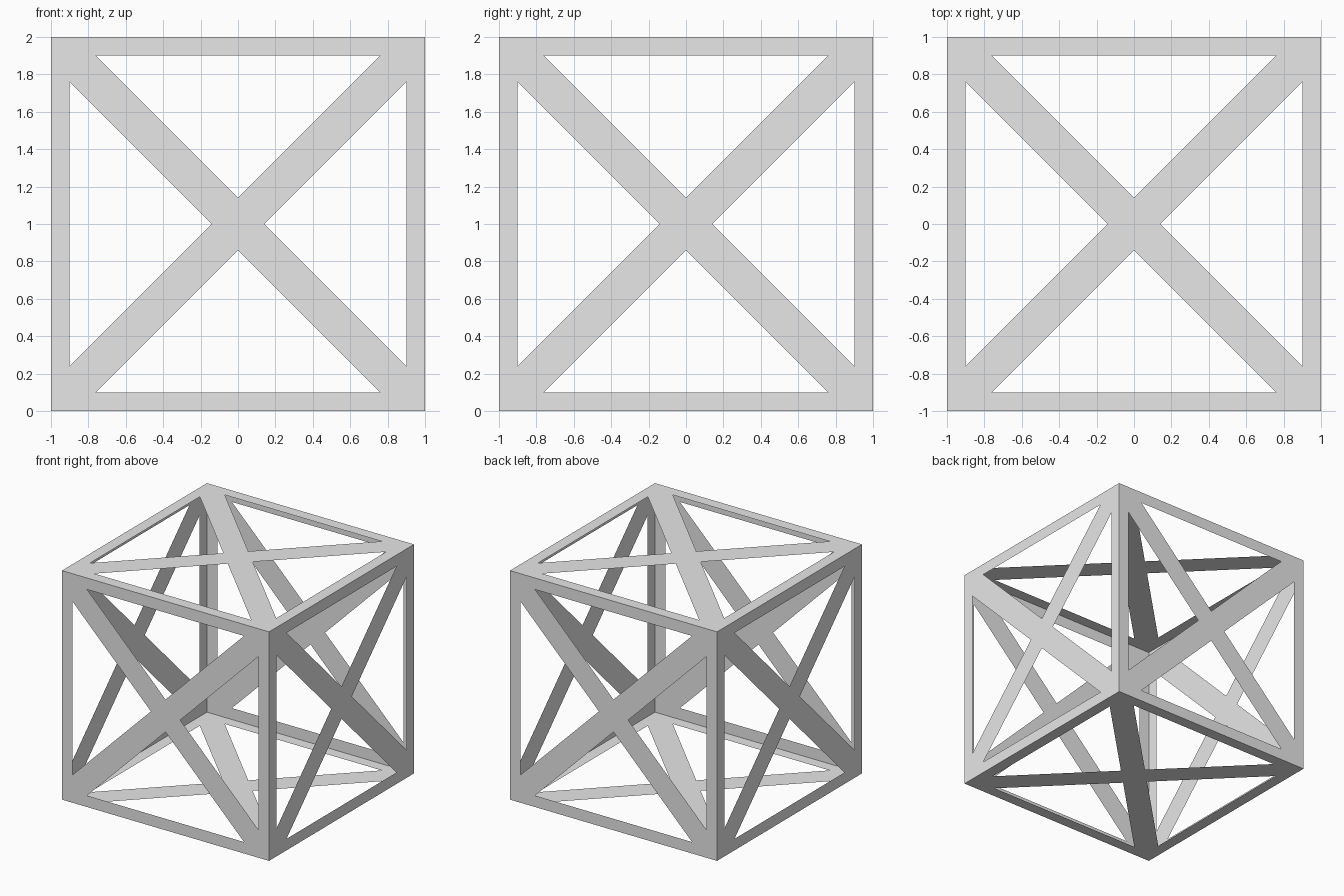
import bpy, bmesh
from math import pi, sqrt
from mathutils import Matrix, Vector

cube = bpy.data.objects.get("Cube")
if cube:
    bpy.data.objects.remove(cube)

HALF = 1.0            # half the length of a side
RIM = 0.1             # width of the border strips
BRACE = 0.2           # width of the diagonal strips

grey = bpy.data.materials.new("light grey")
grey.use_nodes = True
colour = (0.8, 0.8, 0.8, 1)
grey.diffuse_color = colour
grey.node_tree.nodes["Principled BSDF"].inputs["Base Color"].default_value = colour


def braced_panel(name, turn):
    """Thin square sheet with a border, crossed braces and four triangular openings."""
    bm = bmesh.new()
    gap = BRACE / sqrt(2)
    edge = HALF - RIM
    outer = [Vector((-HALF, HALF, HALF)), Vector((HALF, HALF, HALF)), Vector((0, 0, HALF))]
    inner = [Vector((gap - edge, edge, HALF)), Vector((edge - gap, edge, HALF)),
             Vector((0, gap, HALF))]
    # One quarter is a triangular ring; turn it about the panel centre
    for quarter in range(4):
        spin = Matrix.Rotation(quarter * pi / 2, 3, 'Z')
        o = [bm.verts.new(spin @ p) for p in outer]
        i = [bm.verts.new(spin @ p) for p in inner]
        for k in range(3):
            n = (k + 1) % 3
            bm.faces.new((o[k], i[k], i[n], o[n]))
    bmesh.ops.remove_doubles(bm, verts=bm.verts, dist=0.0001)
    # Swing the panel to its side of the frame and lift it to the ground
    bm.transform(Matrix.Translation((0, 0, HALF)) @ turn)
    bm.normal_update()
    centre = Vector((0, 0, HALF))
    for f in bm.faces:
        if f.normal.dot(f.calc_center_median() - centre) < 0:
            f.normal_flip()
    mesh = bpy.data.meshes.new(name)
    bm.to_mesh(mesh)
    bm.free()
    mesh.materials.append(grey)
    bpy.context.collection.objects.link(bpy.data.objects.new(name, mesh))


# Six panels, one for each side of the frame
sides = {
    "top_panel": (0, 'X'), "bottom_panel": (pi, 'X'),
    "front_panel": (pi / 2, 'X'), "back_panel": (-pi / 2, 'X'),
    "left_panel": (pi / 2, 'Y'), "right_panel": (-pi / 2, 'Y'),
}
for name, (angle, axis) in sides.items():
    braced_panel(name, Matrix.Rotation(angle, 4, axis))
